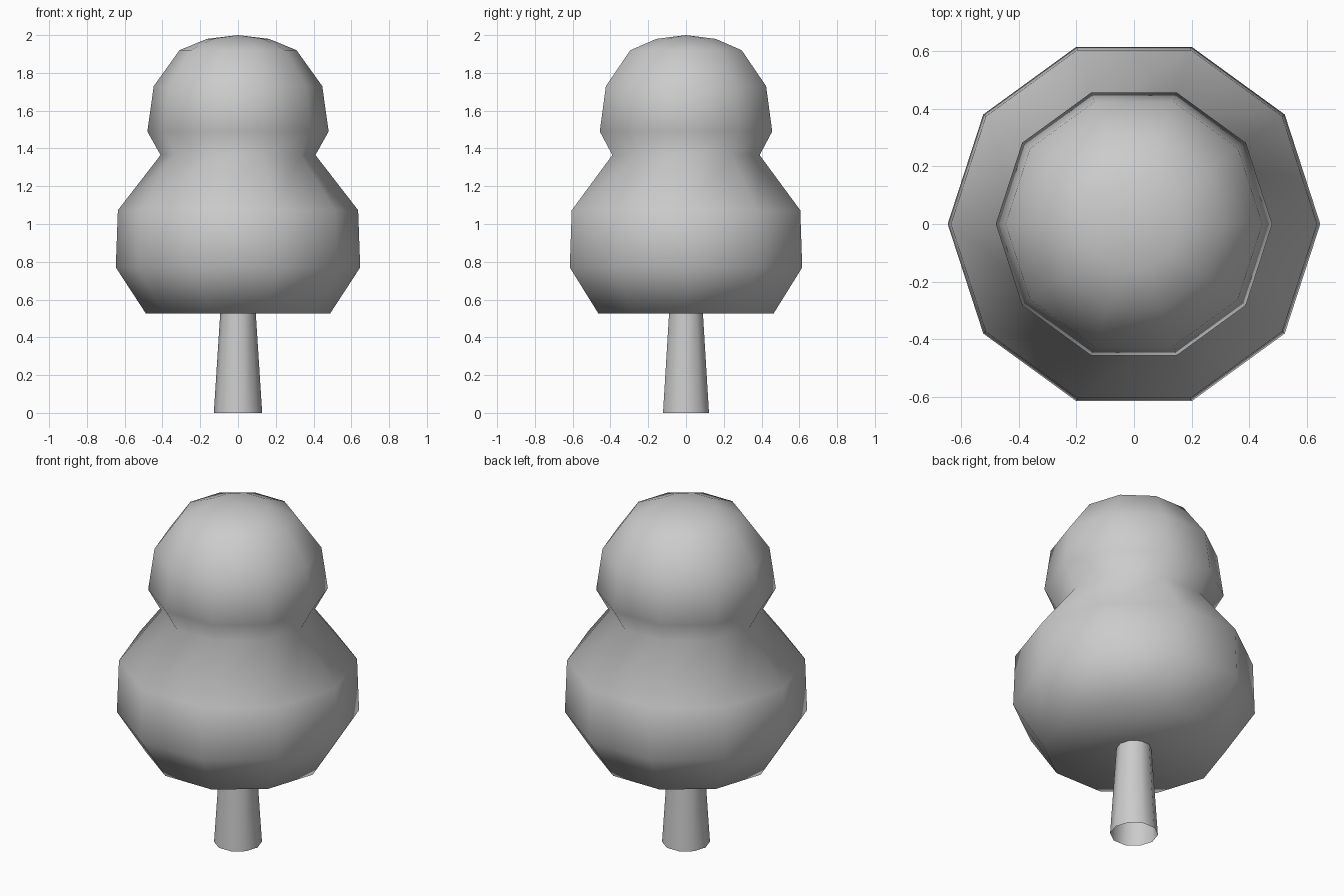
import bpy, bmesh, math

if "Cube" in bpy.data.objects:
    bpy.data.objects.remove(bpy.data.objects["Cube"])

SIDES = 10


def lathe(name, profile, cap_bottom=False, apex=None):
    """Ten-sided solid of revolution from (radius, z) pairs, bottom to top."""
    bm = bmesh.new()
    rings = []
    for r, z in profile:
        rings.append([bm.verts.new((r * math.cos(math.tau * i / SIDES),
                                    r * math.sin(math.tau * i / SIDES), z))
                      for i in range(SIDES)])
    for low, high in zip(rings, rings[1:]):
        for i in range(SIDES):
            j = (i + 1) % SIDES
            bm.faces.new((low[i], low[j], high[j], high[i]))
    if cap_bottom:
        bm.faces.new(rings[0][::-1])
    if apex is not None:
        tip = bm.verts.new((0, 0, apex))
        for i in range(SIDES):
            bm.faces.new((rings[-1][i], rings[-1][(i + 1) % SIDES], tip))
    mesh = bpy.data.meshes.new(name)
    bm.to_mesh(mesh)
    bm.free()
    obj = bpy.data.objects.new(name, mesh)
    bpy.context.collection.objects.link(obj)
    # Smooth everywhere except the rim of the flat underside
    bpy.ops.object.select_all(action='DESELECT')
    obj.select_set(True)
    bpy.context.view_layer.objects.active = obj
    bpy.ops.object.shade_smooth_by_angle(angle=math.radians(75))
    return obj


# Tapered trunk, open at the foot
lathe("trunk", [(0.128, 0), (0.094, 0.53)])

# Two-tier rounded foliage with a flat underside
lathe("foliage", [(0.487, 0.525), (0.647, 0.77), (0.636, 1.073), (0.41, 1.365),
                  (0.48, 1.49), (0.446, 1.73), (0.31, 1.92), (0.165, 1.98)],
      cap_bottom=True, apex=2.0)
